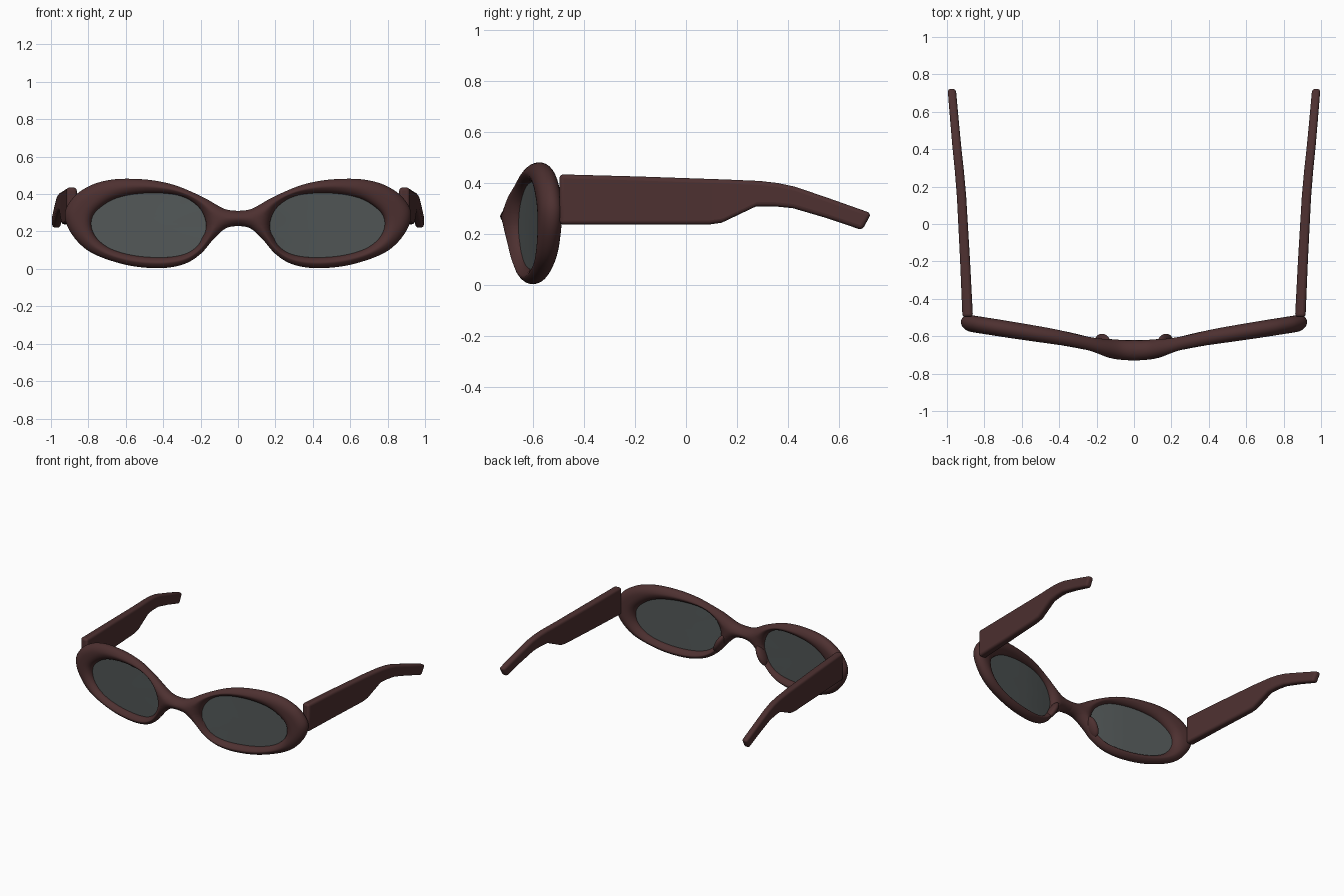
import bpy, bmesh, math
from mathutils import Vector as V

if "Cube" in bpy.data.objects:
    bpy.data.objects.remove(bpy.data.objects["Cube"])


def material(name, rgb):
    m = bpy.data.materials.new(name)
    m.diffuse_color = (*rgb, 1)
    m.use_nodes = True
    m.node_tree.nodes["Principled BSDF"].inputs["Base Color"].default_value = m.diffuse_color
    return m


FRAME = material("dark brown", (0.075, 0.030, 0.030))
LENS = material("smoke grey", (0.085, 0.097, 0.097))


def spline(pts, closed, n=7):
    """Catmull-Rom through 2D points."""
    pts = [V(p) for p in pts]
    m, out = len(pts), []
    get = (lambda i: pts[i % m]) if closed else (lambda i: pts[max(0, min(m - 1, i))])
    for i in range(m if closed else m - 1):
        a, b, c, d = (get(i + k) for k in (-1, 0, 1, 2))
        for k in range(n):
            t = k / n
            out.append(0.5 * (2 * b + (c - a) * t + (2 * a - 5 * b + 4 * c - d) * t * t
                              + (3 * b - a - 3 * c + d) * t ** 3))
    if not closed:
        out.append(pts[-1])
    return out


def interp(table, x):
    for (a, u), (b, w) in zip(table, table[1:]):
        if x <= b:
            return u + (w - u) * (x - a) / (b - a)
    return table[-1][1]


# Sweep of the front seen from above (x, y)
SWEEP = [(p.x, p.y) for p in spline([(0, -.676), (.08, -.672), (.16, -.66), (.25, -.638),
                                     (.4, -.607), (.65, -.567), (.95, -.52)], False)]


def sweep(x):
    return interp(SWEEP, max(0, x))


def finish(name, bm, mat, bevel=0, smooth=True):
    bmesh.ops.remove_doubles(bm, verts=bm.verts, dist=1e-5)
    bmesh.ops.recalc_face_normals(bm, faces=bm.faces)
    for f in bm.faces:
        f.smooth = smooth
    me = bpy.data.meshes.new(name)
    bm.to_mesh(me)
    bm.free()
    me.materials.append(mat)
    ob = bpy.data.objects.new(name, me)
    bpy.context.collection.objects.link(ob)
    if bevel:
        b = ob.modifiers.new("Round", 'BEVEL')
        b.width, b.segments, b.limit_method, b.angle_limit = bevel, 4, 'ANGLE', math.radians(50)
    mir = ob.modifiers.new("Mirror", 'MIRROR')
    mir.merge_threshold = 0.0005
    return ob


# Outlines of the right half, front view (x, z)
outer = spline([(0, .31), (.075, .322), (.19, .385), (.33, .445), (.46, .474), (.6, .482),
                (.7, .473), (.79, .445), (.875, .388), (.925, .3), (.895, .195), (.79, .09),
                (.6, .022), (.42, .004), (.29, .025), (.2, .08), (.13, .16), (.065, .217),
                (0, .23)], False)
inner = spline([(.17, .235), (.21, .33), (.315, .392), (.49, .405), (.65, .378), (.755, .312),
                (.785, .245), (.76, .17), (.68, .107), (.545, .07), (.385, .062), (.27, .085),
                (.2, .145)], True)
C = V((.48, .235))
polar = sorted((math.atan2((p - C).y, (p - C).x), (p - C).length) for p in inner)
polar = [(polar[-1][0] - math.tau, polar[-1][1])] + polar + [(polar[0][0] + math.tau, polar[0][1])]


def edge_distance(p, line):
    best = 9
    for a, b in zip(line, line[1:]):
        d = b - a
        t = max(0, min(1, (p - a).dot(d) / max(d.length_squared, 1e-12)))
        best = min(best, (p - a - d * t).length)
    return best


# Front frame: rounded band between the lens opening and the outer outline
bridge = [V((0, .27 - .04 * math.cos(math.pi * k / 10))) for k in range(1, 10)]
ring = outer + bridge
inner_closed = inner + inner[:1]
N = 14
bm = bmesh.new()
rows = []
for o in ring:
    d = o - C
    i = C + d.normalized() * interp(polar, math.atan2(d.y, d.x))
    row = []
    for k in range(N + 1):
        p = i.lerp(o, (1 - math.cos(math.pi * k / N)) / 2)
        e = min(edge_distance(p, inner_closed), edge_distance(p, outer))
        if k == 0 or (k == N and o in outer):
            e = 0
        half = .045 + .012 * max(0, 1 - p.x / .25)
        h = half * math.sqrt(max(0, 1 - (1 - min(e / .055, 1)) ** 2))
        y = sweep(p.x)
        row.append((bm.verts.new((p.x, y - h, p.y)), bm.verts.new((p.x, y + h, p.y))))
    rows.append(row)
for j in range(len(rows)):
    # the bridge side stays open at x = 0 and is closed by the mirror
    a, b = rows[j], rows[(j + 1) % len(rows)]
    for k in range(N):
        for s in (0, 1):
            bm.faces.new((a[k][s], a[k + 1][s], b[k + 1][s], b[k][s]))
finish("front_frame", bm, FRAME)

# Lenses: thin sheets following the sweep
bm = bmesh.new()
rings = []
for s in (.25, .5, .75, 1.01):
    rings.append([bm.verts.new((q.x, sweep(q.x), q.y)) for q in (C + (p - C) * s for p in inner)])
bm.faces.new(rings[0])
for a, b in zip(rings, rings[1:]):
    for k in range(len(a)):
        n = (k + 1) % len(a)
        bm.faces.new((a[k], a[n], b[n], b[k]))
finish("lens", bm, LENS)

# Nose pads: flattened bulges behind the inner rim
bm = bmesh.new()
bmesh.ops.create_uvsphere(bm, u_segments=24, v_segments=14, radius=1)
for v in bm.verts:
    x, y, z = v.co.x * .026, v.co.y * .045, v.co.z * .075
    a = math.radians(28)
    v.co = (.168 + x * math.cos(a) - z * math.sin(a), -.632 + y + .2 * x,
            .165 + x * math.sin(a) + z * math.cos(a))
finish("nose_pad", bm, FRAME)

# Temples: strip of (y, z) top / bottom pairs, given thickness and splayed outward
top = [(-.497, .435), (-.2, .427), (.09, .417), (.15, .415), (.29, .409), (.36, .401), (.43, .386),
       (.57, .338), (.728, .282)]
bottom = [(-.497, .238), (-.2, .238), (.09, .238), (.14, .245), (.275, .309), (.35, .309),
          (.42, .302), (.55, .264), (.692, .216)]
SPLAY = [(-.5, .889), (-.2, .903), (.2, .925), (.45, .951), (.74, .976)]
bm = bmesh.new()
secs = []
for t, b in zip(top, bottom):
    sec = []
    for (y, z), s in ((t, -1), (t, 1), (b, 1), (b, -1)):
        w = .028 - .006 * (y + .5) / 1.23
        sec.append(bm.verts.new((interp(SPLAY, y) + s * w, y, z)))
    secs.append(sec)
for a, b in zip(secs, secs[1:]):
    for k in range(4):
        n = (k + 1) % 4
        bm.faces.new((a[k], a[n], b[n], b[k]))
bm.faces.new(secs[0])
bm.faces.new(secs[-1])
temple = finish("temple", bm, FRAME, bevel=.016)
bpy.context.view_layer.objects.active = temple
temple.select_set(True)
bpy.ops.object.shade_smooth_by_angle(angle=math.radians(35))
